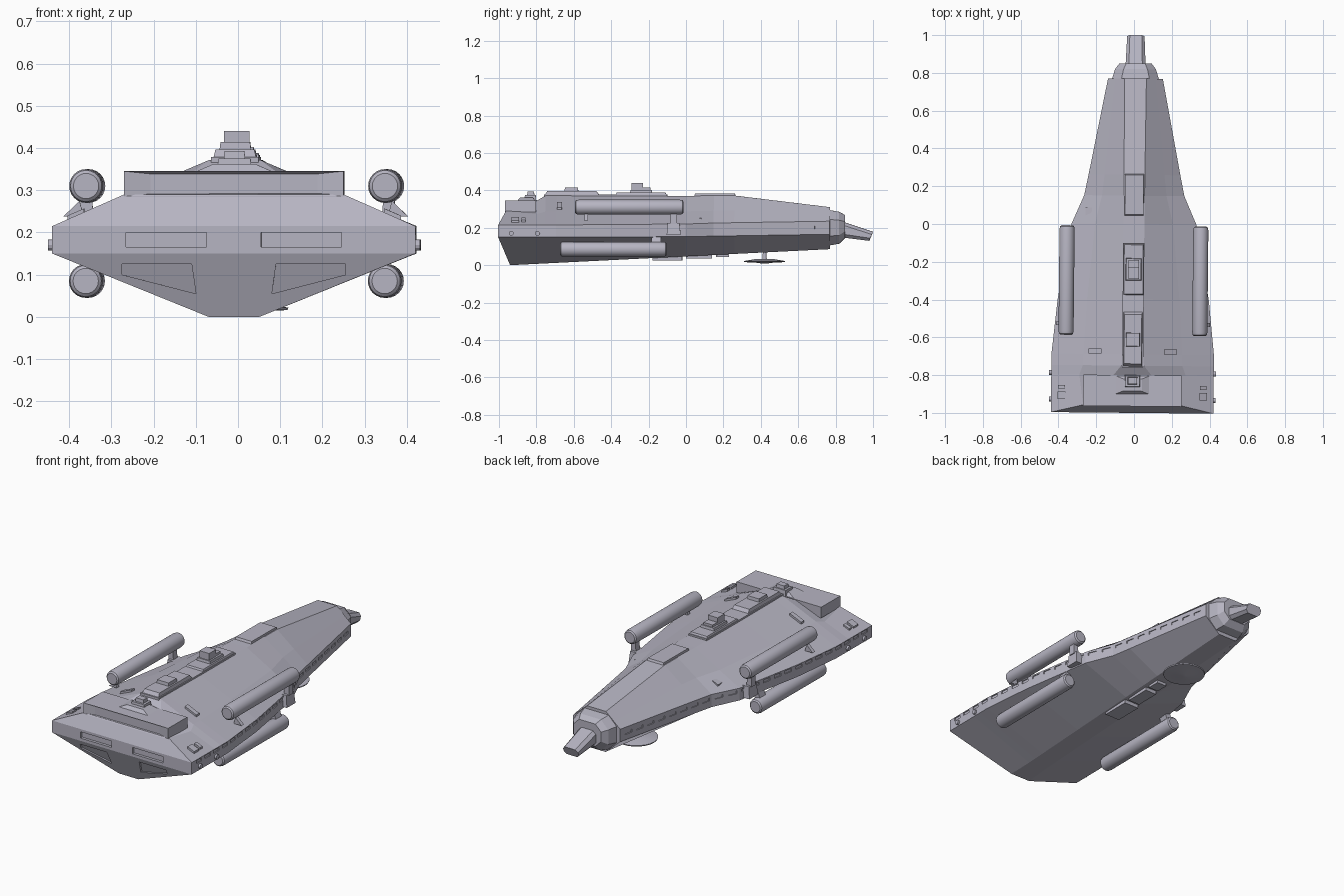
import bpy, bmesh, math
from mathutils import Vector

old = bpy.data.objects.get("Cube")
if old:
    bpy.data.objects.remove(old)

mat = bpy.data.materials.new("hull_grey")
mat.use_nodes = True
GREY = (0.47, 0.46, 0.54, 1)
mat.diffuse_color = GREY
mat.node_tree.nodes["Principled BSDF"].inputs["Base Color"].default_value = GREY
YAW = -0.01  # the whole craft is turned very slightly


def part(name, *shapes, smooth=False):
    """One object from lofted solids; each shape is a list of point rings."""
    bm = bmesh.new()
    for rings in shapes:
        vs = [[bm.verts.new(p) for p in r] for r in rings]
        n = len(vs[0])
        for a, b in zip(vs, vs[1:]):
            for i in range(n):
                j = (i + 1) % n
                bm.faces.new((a[i], a[j], b[j], b[i]))
        bm.faces.new(vs[0])
        bm.faces.new(vs[-1])
    bmesh.ops.recalc_face_normals(bm, faces=bm.faces)
    me = bpy.data.meshes.new(name)
    bm.to_mesh(me)
    bm.free()
    me.materials.append(mat)
    if smooth:
        me.shade_smooth()
        me.set_sharp_from_angle(angle=math.radians(35))
    ob = bpy.data.objects.new(name, me)
    bpy.context.collection.objects.link(ob)
    ob.rotation_euler.z = YAW
    return ob


def box(x0, x1, y0, y1, z0, z1, tx=0, ty=0):
    """Box rings; tx and ty pull the top edges in."""
    def ring(z, a, b):
        return [(x0 + a, y0 + b, z), (x1 - a, y0 + b, z), (x1 - a, y1 - b, z), (x0 + a, y1 - b, z)]
    return [ring(z0, 0, 0), ring(z1, tx, ty)]


def octagon(y, w, z0, z1, c, lean=0):
    """Chamfered ring across the length; lean moves the lower edge back."""
    pts = [(w, z0 + c), (w, z1 - c), (w - c, z1), (c - w, z1),
           (-w, z1 - c), (-w, z0 + c), (c - w, z0), (w - c, z0)]
    return [(x, y - lean * (z1 - z) / (z1 - z0), z) for x, z in pts]


def tube(cx, cz, profile, n=24):
    """Turned solid along y from (y, radius) pairs."""
    return [[(cx + r * math.cos(2 * math.pi * i / n), y, cz + r * math.sin(2 * math.pi * i / n))
             for i in range(n)] for y, r in profile]


def flip(rings, s):
    return [[(s * p[0], p[1], p[2]) for p in r] for r in rings]


# Hull stations: y, half width, band bottom, band top, roof half width, roof z
STATIONS = [(-0.8, .43, .15, .215, .1, .343), (-0.75, .43, .15, .215, .06, .372),
            (-0.69, .43, .15, .215, .055, .372), (-0.4, .4, .15, .217, .055, .37),
            (0, .33, .153, .22, .055, .37), (0.15, .265, .155, .225, .055, .372),
            (0.26, .243, .157, .227, .055, .372), (0.77, .145, .165, .235, .058, .31)]


def keel(y):
    return 0.05 * (y + 0.94)


def half_width(y):
    pts = [(-1.01, .43)] + [s[:2] for s in STATIONS]
    for (a, wa), (b, wb) in zip(pts, pts[1:]):
        if y <= b:
            return wa + (wb - wa) * (y - a) / (b - a)
    return pts[-1][1]


def mirror_ring(half):
    return half + [(-x, y, z) for x, y, z in reversed(half)]


rings = [mirror_ring([(.06, -.94, 0), (.43, -1, .15), (.43, -1, .215), (.26, -.96, .29), (.055, -.96, .29)])]
for y, w, lo, hi, rw, rz in STATIONS:
    t = 0.45
    rings.append(mirror_ring([(.055, y, keel(y)), (w, y, lo), (w, y, hi),
                              (w + (rw - w) * t, y, hi + (rz - hi) * t), (rw, y, rz)]))
hull = part("hull", rings)

# Flatten the stern into three planes: lower slope, band and upper slope
bm = bmesh.new()
bm.from_mesh(hull.data)
bm.verts.ensure_lookup_table()
cap = next(f for f in bm.faces if len(f.verts) == 10 and f.calc_center_median().y < -0.9)
bm.faces.remove(cap)
for a, b in ((0, 1), (1, 2), (2, 3)):
    bm.faces.new([bm.verts[i] for i in (a, b, 9 - b, 9 - a)])
bm.faces.new([bm.verts[i] for i in (3, 4, 5, 6)])
bmesh.ops.recalc_face_normals(bm, faces=bm.faces)
bm.to_mesh(hull.data)
bm.free()

# Recesses: stern slots, lower stern panels and the row of side windows
cuts = []
for s in (1, -1):
    cuts.append(flip(box(.065, .255, -1.02, -.985, .165, .2), s))
    panel = [(.1, .125), (.265, .125), (.265, .1), (.09, .055)]
    cuts.append([[(s * x, -1 + (.15 - z) * .4 + d, z) for x, z in panel] for d in (-.01, .01)])
    for k in range(23):
        y = -0.96 + k * 0.075
        win = []
        for yy in (y, y + 0.045):
            w = half_width(yy)
            win.append([(s * (w + dx), yy, z) for dx, z in
                        ((-.005, .194), (.005, .194), (.005, .21), (-.005, .21))])
        cuts.append(win)
cutter = part("recess_cutter", *cuts)
cutter.hide_render = True
mod = hull.modifiers.new("recesses", "BOOLEAN")
mod.object = cutter
mod.operation = "DIFFERENCE"
mod.solver = "EXACT"
bpy.context.view_layer.objects.active = hull
bpy.ops.object.modifier_apply(modifier=mod.name)
bpy.data.objects.remove(cutter)

# Stern block with a recessed rear panel
block = part("stern_block", box(-.26, .26, -.965, -.8, .285, .345))
bm = bmesh.new()
bm.from_mesh(block.data)
rear = min(bm.faces, key=lambda f: f.calc_center_median().y)
bmesh.ops.inset_region(bm, faces=[rear], thickness=0.009)
for v in rear.verts:
    v.co.x *= 0.78
    v.co.y += 0.012
bm.to_mesh(block.data)
bm.free()

# Nose collar and downturned snout
part("nose_collar", [octagon(.765, .125, .105, .295, .05), octagon(.82, .108, .115, .285, .045),
                     octagon(.85, .085, .145, .268, .035)])
part("snout", [octagon(.82, .054, .15, .238, .018, .0), octagon(1.0, .046, .13, .178, .014, .02)])

# Dorsal spine, tower and bridge
part("spine", box(-.056, .056, -.76, -.1, .35, .379))
part("spine_aft_deck", box(-.052, .052, -.76, -.46, .37, .397, .006, .02))
part("spine_aft_hatch", box(-.038, .038, -.65, -.575, .39, .414, .003, .003))
part("spine_fore_deck", box(-.056, .056, -.38, -.1, .37, .388, .006, .01))
part("tower_base", box(-.043, .043, -.3, -.18, .38, .402, .004, .004))
part("tower", box(-.03, .03, -.29, -.23, .39, .44), box(-.028, .028, -.23, -.19, .39, .415))
part("fore_plate", box(-.052, .052, .04, .27, .36, .383, .003, .01))
part("bridge", box(-.042, .042, -.865, -.8, .34, .375, .004, .004),
     box(-.026, .026, -.85, -.81, .37, .393, .003, .003))
part("bridge_ramp", box(-.1, .1, -.905, -.8, .34, .362, .05, .02))

# Keel plates and sensor dish
for i, (y0, y1, w) in enumerate(((-.18, -.02, .045), (.0, .14, .035), (.16, .23, .03))):
    part(f"keel_plate_{i}", box(-w, w, y0, y1, keel(y0) - .012, keel(y1) + .012))
dish = [(.008, .08), (.012, .034), (.05, .032), (.11, .022), (.108, .016), (.05, .014), (.01, .008)]
part("sensor_dish", [[(.005 + r * math.cos(a), .42 + r * math.sin(a), z)
                      for a in [2 * math.pi * i / 24 for i in range(24)]] for r, z in dish], smooth=True)

# Parts on both sides
for s, side in ((1, "left"), (-1, "right")):
    for level, z, y0, y1 in (("upper", .31, -.59, -.01), ("lower", .085, -.67, -.1)):
        profile = [(y0, .03), (y0 + .006, .037), (y0 + .02, .04), (y1 - .02, .04),
                   (y1 - .006, .037), (y1, .03)]
        part(f"{level}_{side}_pod", tube(s * .354, z, profile), smooth=True)
    part(f"{side}_pylon_block", flip(box(.3, .372, -.1, -.025, .16, .225, .006, .006), s))
    part(f"{side}_upper_strut", flip(
        [[(x, y, z) for x, z in ((.34, .22), (.372, .22), (.372, .28), (.345, .28))] for y in (-.08, -.045)], s))
    part(f"{side}_lower_strut", flip(
        [[(x, y, z) for x, z in ((.31, .16), (.35, .16), (.365, .11), (.335, .11))] for y in (-.18, -.13)], s))
    part(f"{side}_pod_fin", flip(
        [[(x, y, z) for x, z in ((.36, .238), (.408, .238), (.37, .275))] for y in (-.54, -.52)], s))
    # Side thrusters
    for i, y in enumerate((-.93, -.79)):
        ring = [(math.cos(a) * .013, math.sin(a) * .013) for a in [math.pi * k / 6 for k in range(12)]]
        part(f"{side}_thruster_{i}", [[(s * x, y + p, .17 + q) for p, q in ring] for x in (.42, .441)])
    # Deck hatches lying on the sloping roof
    for i, (x, y, w, d) in enumerate(((.375, -.91, .04, .04), (.375, -.865, .035, .02),
                                      (.2, -.675, .07, .026), (.24, .06, .035, .05))):
        hi, slope = (.22, .45) if y > 0 else (.215, .427)
        hw = half_width(y)
        part(f"{side}_roof_hatch_{i}", [[(s * (x + a * w / 2), y + b * d / 2,
                                          hi + slope * (hw - x - a * w / 2) + h)
                                         for a, b in ((-1, -1), (1, -1), (1, 1), (-1, 1))]
                                        for h in (-.015, .01)])
